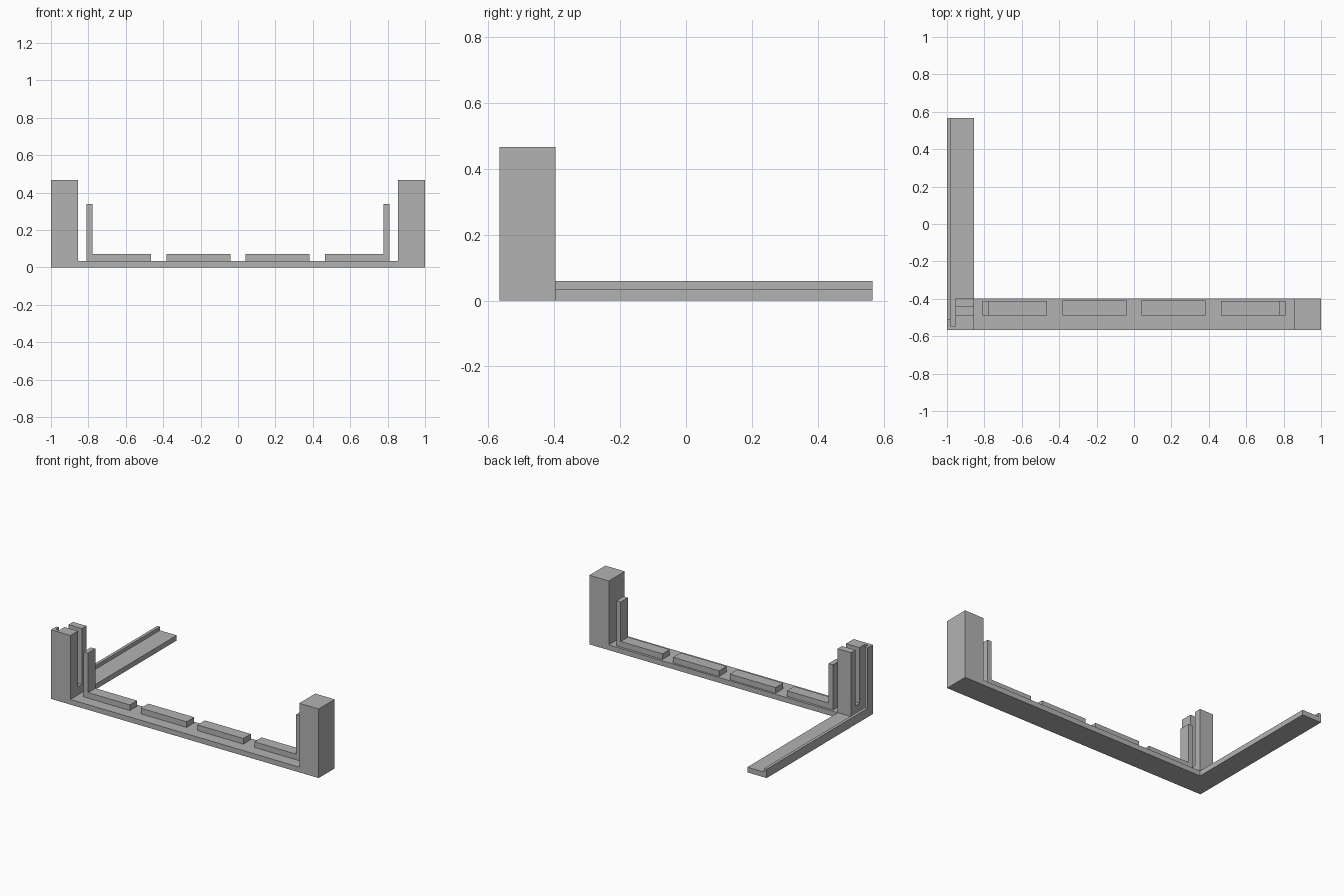
import bpy, bmesh
from mathutils import Vector

cube = bpy.data.objects.get("Cube")
if cube:
    bpy.data.objects.remove(cube, do_unlink=True)

grey = bpy.data.materials.new("mid grey")
grey.use_nodes = True
grey.diffuse_color = (0.45, 0.45, 0.45, 1)
grey.node_tree.nodes["Principled BSDF"].inputs["Base Color"].default_value = (0.45, 0.45, 0.45, 1)


def prism(name, outline, low, high, axis="z"):
    """Extrude a flat outline: (x, y) along z, or (x, z) along y."""
    bm = bmesh.new()
    place = (lambda a, b: (a, b, low)) if axis == "z" else (lambda a, b: (a, low, b))
    face = bm.faces.new([bm.verts.new(place(a, b)) for a, b in outline])
    ext = bmesh.ops.extrude_face_region(bm, geom=[face])
    offset = Vector((0, 0, high - low) if axis == "z" else (0, high - low, 0))
    verts = [v for v in ext["geom"] if isinstance(v, bmesh.types.BMVert)]
    bmesh.ops.translate(bm, verts=verts, vec=offset)
    bmesh.ops.recalc_face_normals(bm, faces=bm.faces)
    mesh = bpy.data.meshes.new(name)
    bm.to_mesh(mesh)
    bm.free()
    mesh.materials.append(grey)
    obj = bpy.data.objects.new(name, mesh)
    bpy.context.collection.objects.link(obj)
    return obj


def box(name, x0, x1, y0, y1, z0, z1):
    return prism(name, [(x0, y0), (x1, y0), (x1, y1), (x0, y1)], z0, z1)


FRONT, BACK, END = -0.567, -0.397, 0.567   # depth of the bar and end of the arm
INNER = 0.855                              # inner face of the posts
FLOOR, TOP = 0.035, 0.467
SLOT_OUT, SLOT_IN = -0.98, -0.955          # long slot in the right post

# L-shaped floor: bar along the front and arm to the rear
prism("floor", [(-1, FRONT), (1, FRONT), (1, BACK), (-INNER, BACK),
                (-INNER, END), (-1, END)], 0, FLOOR)

# Solid post
box("left_post", INNER, 1, FRONT, BACK, FLOOR, TOP)

# Slotted post: front part with outer lip, rear part, sill of the cross slot
prism("right_post_front", [(-1, FRONT), (-INNER, FRONT), (-INNER, -0.487),
                           (SLOT_IN, -0.487), (SLOT_IN, -0.545), (SLOT_OUT, -0.545),
                           (SLOT_OUT, -0.51), (-1, -0.51)], FLOOR, TOP)
box("right_post_rear", SLOT_IN, -INNER, -0.445, BACK, FLOOR, TOP)
box("right_post_sill", SLOT_IN, -INNER, -0.487, -0.445, FLOOR, 0.09)

# Low rail along the outer edge of the arm
box("arm_rail", -1, SLOT_OUT, -0.51, END, FLOOR, 0.06)

# Locating blocks on the bar, the outer ones with an upright
for side, s in (("right", -1), ("left", 1)):
    prism(side + "_end_block", [(s * x, z) for x, z in (
        (0.465, FLOOR), (0.81, FLOOR), (0.81, 0.34), (0.777, 0.34),
        (0.777, 0.073), (0.465, 0.073))], -0.49, -0.413, "y")
    x0, x1 = sorted((s * 0.04, s * 0.383))
    box(side + "_middle_block", x0, x1, -0.49, -0.41, FLOOR, 0.073)
